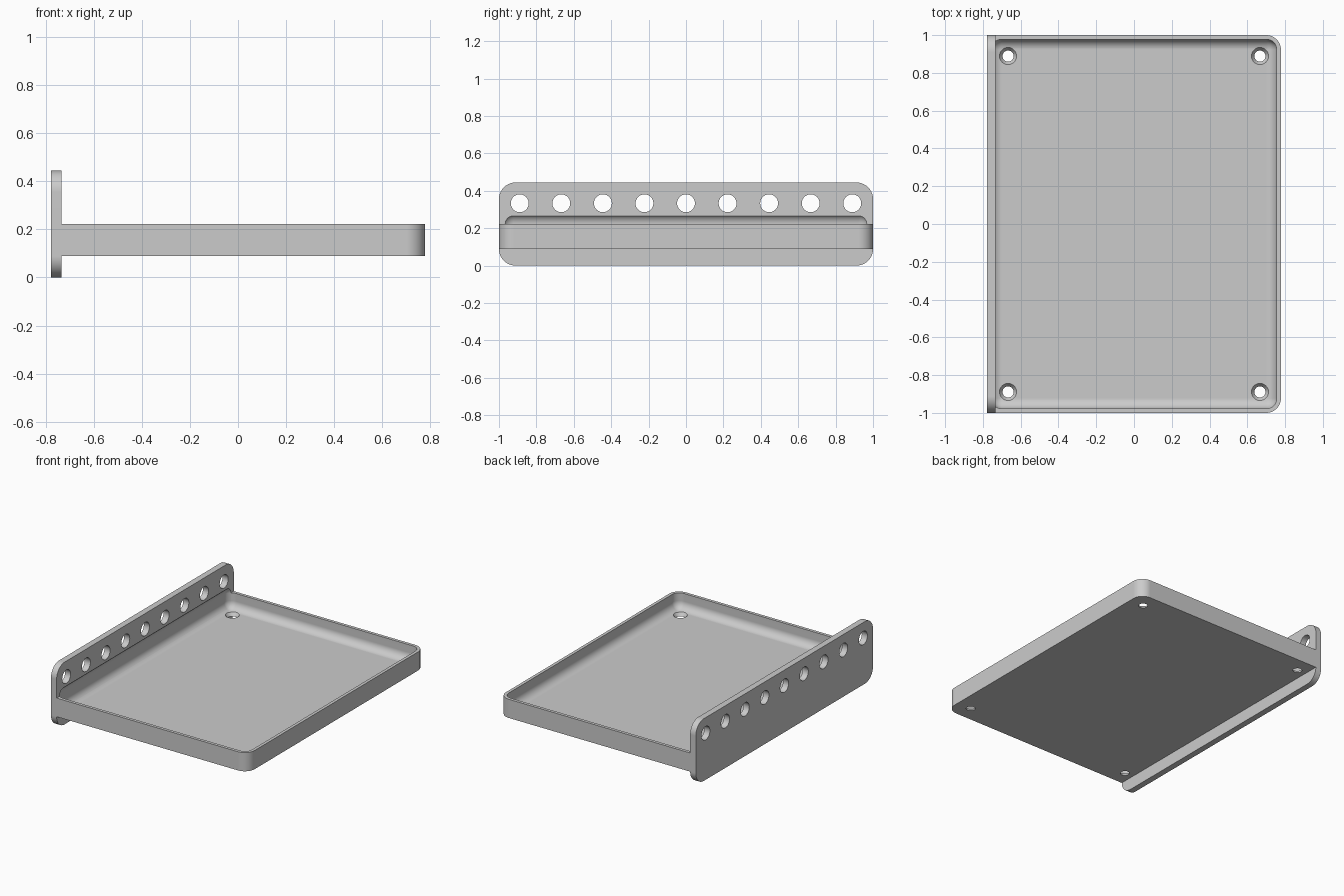
import bpy, bmesh, math
from mathutils import Matrix, Vector

if "Cube" in bpy.data.objects:
    bpy.data.objects.remove(bpy.data.objects["Cube"], do_unlink=True)

MM = 1 / 90  # the part is laid out in whole millimetres

grey = bpy.data.materials.new("plain grey")
grey.use_nodes = True
colour = (0.6, 0.6, 0.6, 1)
grey.diffuse_color = colour
grey.node_tree.nodes["Principled BSDF"].inputs["Base Color"].default_value = colour


def make_object(name, bm):
    mesh = bpy.data.meshes.new(name)
    bmesh.ops.recalc_face_normals(bm, faces=bm.faces)
    bm.to_mesh(mesh)
    bm.free()
    mesh.materials.append(grey)
    obj = bpy.data.objects.new(name, mesh)
    bpy.context.collection.objects.link(obj)
    return obj


def rounded_box(name, low, high, radius, choose_edge, segments=10):
    """Box between two corners, with the chosen edges rounded."""
    low, high = Vector(low) * MM, Vector(high) * MM
    bm = bmesh.new()
    size = high - low
    bmesh.ops.create_cube(bm, size=1, matrix=Matrix.Translation((low + high) / 2)
                          @ Matrix.Diagonal((*size, 1)))
    edges = [e for e in bm.edges if choose_edge(e)]
    bmesh.ops.bevel(bm, geom=edges, offset=radius * MM, segments=segments,
                    profile=0.5, affect='EDGES')
    return make_object(name, bm)


def along(edge, axis):
    a, b = edge.verts
    return abs((a.co - b.co)[axis]) > 0.001


def drills(name, centres, r1, r2, depth, turn=Matrix()):
    bm = bmesh.new()
    for c in centres:
        bmesh.ops.create_cone(bm, cap_ends=True, segments=40, radius1=r1 * MM,
                              radius2=r2 * MM, depth=depth * MM,
                              matrix=Matrix.Translation(Vector(c) * MM) @ turn)
    return make_object(name, bm)


def activate(obj):
    bpy.ops.object.select_all(action='DESELECT')
    obj.select_set(True)
    bpy.context.view_layer.objects.active = obj


def cut(obj, cutter):
    cutter.hide_render = True
    mod = obj.modifiers.new("cut", 'BOOLEAN')
    mod.operation, mod.solver, mod.object = 'DIFFERENCE', 'EXACT', cutter
    activate(obj)
    bpy.ops.object.modifier_apply(modifier=mod.name)


# Upright mounting plate on the -x side
plate = rounded_box("mounting_plate", (-70, -90, 0), (-66, 90, 40), 8,
                    lambda e: along(e, 0))

# Shallow tray, rounded on its free corners
tray = rounded_box("tray", (-66, -90, 8), (70, 90, 20), 7,
                   lambda e: along(e, 2) and e.verts[0].co.x > 0)

# Fully rounded hollow, sunk into the tray and slightly into the plate
hollow = rounded_box("hollow_cutter", (-68, -88, 10), (68, 88, 25), 5, lambda e: True)

# Row of holes through the plate, countersunk screw holes in the tray floor
plate_drill = drills("plate_hole_cutter", [(-68, 20 * i, 30) for i in range(-4, 5)],
                     4.3, 4.3, 10, Matrix.Rotation(math.pi / 2, 4, 'Y'))
floor_drill = drills("floor_hole_cutter", [(x, y, 9) for x in (-60, 60) for y in (-80, 80)],
                     2.3, 4.4, 3)

cut(plate, hollow)
cut(plate, plate_drill)
cut(tray, hollow)
cut(tray, floor_drill)

for cutter in (hollow, plate_drill, floor_drill):
    bpy.data.objects.remove(cutter, do_unlink=True)

# Smooth fillets while the flat faces stay flat
for obj in (plate, tray):
    activate(obj)
    bpy.ops.object.shade_smooth_by_angle(angle=math.radians(30))
    mod = obj.modifiers.new("even_shading", 'WEIGHTED_NORMAL')
    mod.keep_sharp = True
    bpy.ops.object.modifier_apply(modifier=mod.name)
